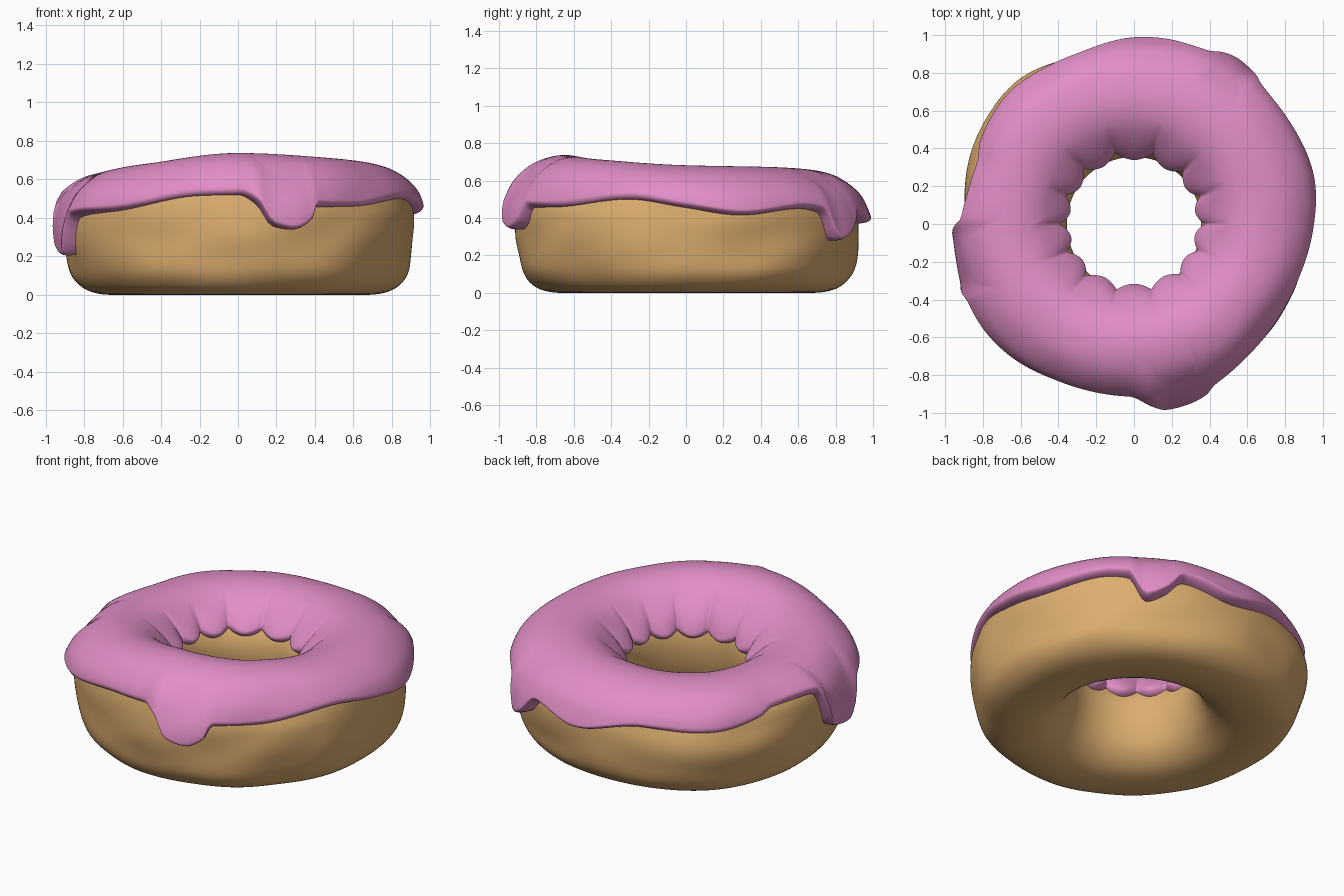
import bpy, bmesh, math
from mathutils import Vector, noise

if "Cube" in bpy.data.objects:
    bpy.data.objects.remove(bpy.data.objects["Cube"])

N = 260      # steps around the ring
DENSE = 800  # samples of the dough cross-section


def ring_table(pairs):
    """Smooth, periodic, non-overshooting curve through (degrees, value) pairs."""
    n = len(pairs)
    xs = [p[0] for p in pairs] + [pairs[0][0] + 360]
    ys = [p[1] for p in pairs] + [pairs[0][1]]
    d = [(ys[i + 1] - ys[i]) / (xs[i + 1] - xs[i]) for i in range(n)]
    m = [2 * d[i - 1] * d[i] / (d[i - 1] + d[i]) if d[i - 1] * d[i] > 0 else 0 for i in range(n)]
    m.append(m[0])

    def f(a):
        a = (a - xs[0]) % 360 + xs[0]
        i = max(k for k in range(n) if xs[k] <= a)
        h = xs[i + 1] - xs[i]
        t = (a - xs[i]) / h
        return ((1 + 2 * t) * (1 - t) ** 2 * ys[i] + t * (1 - t) ** 2 * h * m[i]
                + t * t * (3 - 2 * t) * ys[i + 1] + t * t * (t - 1) * h * m[i + 1])
    return f


# Variation around the ring (0 deg = +x, 270 deg = front)
dough_r = ring_table([(0, .92), (45, .95), (90, .925), (135, .965), (180, .9),
                      (225, .91), (270, .91), (315, .91)])
dough_h = ring_table([(0, .64), (45, .63), (90, .61), (135, .6), (180, .6),
                      (225, .64), (270, .695), (315, .67)])
icing_r = ring_table([(10, .985), (45, 1.01), (57, 1.04), (68, 1.01), (90, 1.0), (115, .985),
                      (140, .975), (160, .955), (180, .97), (200, .985), (225, .965), (245, .94),
                      (268, .94), (278, 1.0), (287, 1.0), (300, .96), (315, .94), (335, .945)])
icing_edge = ring_table([(0, .455), (18, .415), (40, .45), (48, .43), (54, .28), (60, .32),
                         (67, .42), (85, .37), (110, .44), (135, .43), (152, .47), (158, .5),
                         (178, .48), (186, .25), (198, .21), (205, .4), (229, .44), (257, .515),
                         (270, .52), (276, .47), (281, .36), (287, .34), (293, .38), (296, .455),
                         (312, .46), (340, .5)])

# Dough cross-section: bottom, outer wall, top, hole wall (across, up)
CTRL = [(.55, 0), (.78, .035), (.92, .15), (.975, .34), (1, .53), (.985, .68), (.92, .83),
        (.76, .955), (.53, 1), (.32, .955), (.13, .82), (.03, .68), (0, .52), (.03, .33),
        (.12, .16), (.3, .04)]


def section_point(v):
    n = len(CTRL)
    i, t = int(v * n), v * n - int(v * n)
    p = [Vector(CTRL[(i + k) % n]) for k in (-1, 0, 1, 2)]
    return .5 * (2 * p[1] + (p[2] - p[0]) * t + (2 * p[0] - 5 * p[1] + 4 * p[2] - p[3]) * t * t
                 + (3 * p[1] - p[0] - 3 * p[2] + p[3]) * t ** 3)


SECTION = [section_point(i / DENSE) for i in range(DENSE)]
TOP = DENSE // 2
HOLE = .355


def dough_point(deg, f):
    """Point (radius, z) on the dough skin, f = float index on the section."""
    i = int(f)
    p = SECTION[i % DENSE].lerp(SECTION[(i + 1) % DENSE], f - i)
    a = math.radians(deg)
    z = max(0, p.y) * dough_h(deg)
    wobble = .02 * noise.noise((2.5 * math.cos(a), 2.5 * math.sin(a), 5 * z)) * p.x
    return Vector((HOLE + (dough_r(deg) - HOLE) * p.x + wobble, z))


def loft(name, rings, color):
    """Closed tube from rings of (radius, z) points."""
    bm = bmesh.new()
    grid = []
    for k, ring in enumerate(rings):
        a = 2 * math.pi * k / len(rings)
        grid.append([bm.verts.new((p.x * math.cos(a), p.x * math.sin(a), p.y)) for p in ring])
    n = len(grid[0])
    for k in range(len(grid)):
        g, h = grid[k - 1], grid[k]
        for j in range(n):
            bm.faces.new((g[j - 1], h[j - 1], h[j], g[j]))
    bmesh.ops.recalc_face_normals(bm, faces=bm.faces)
    for f in bm.faces:
        f.smooth = True
    me = bpy.data.meshes.new(name)
    bm.to_mesh(me)
    bm.free()
    mat = bpy.data.materials.new(name + "_color")
    mat.diffuse_color = color
    mat.use_nodes = True
    mat.node_tree.nodes["Principled BSDF"].inputs["Base Color"].default_value = mat.diffuse_color
    me.materials.append(mat)
    ob = bpy.data.objects.new(name, me)
    bpy.context.collection.objects.link(ob)


def crossing(level, rng, step):
    """Float index where the section first rises above level."""
    for i in rng:
        z, prev = SECTION[i].y, SECTION[i - step].y
        if z >= level:
            return i - step * (z - level) / max(z - prev, 1e-6)


def icing_ring(deg):
    h = dough_h(deg)
    a = math.radians(deg)
    # scalloped inner edge
    scallop = abs(math.sin(7 * a + .5 * math.sin(2 * a))) ** .7
    start = crossing(icing_edge(deg) / h, range(20, TOP), 1)
    end = crossing((.46 - .045 * scallop) / h, range(DENSE - 20, TOP, -1), -1)
    outer = max(.02, icing_r(deg) - dough_r(deg))
    inner = .012 + .035 * scallop
    lip = 12
    stops = [0, .4, 1.2, 2.5, 4.5, 7, 9.5, lip]
    fs = [start + s for s in stops]
    fs += [start + lip + (end - start - 2 * lip) * k / 60 for k in range(1, 60)]
    fs += [end - s for s in reversed(stops)]
    over, under = [], []
    for f in fs:
        p = dough_point(deg, f)
        t = (dough_point(deg, f + 1.5) - dough_point(deg, f - 1.5)).normalized()
        nrm = Vector((t.y, -t.x))
        e = min(1, min(f - start, end - f) / lip)
        w = (f - start) / (end - start)
        # thick at the outer rim, even on top, thin in the hole
        if w < .35:
            b = (1 - w / .35) ** 1.2
            d = .042 + (outer - .042) * b
        else:
            b = max(0, (w - .7) / .3)
            d = .042 + (inner - .042) * b
        over.append(p + nrm * d * math.sqrt(max(0, 1 - (1 - e) ** 2)))
        under.append(p - nrm * .006)
    return over + under[::-1]


degs = [360 * k / N for k in range(N)]
# Dough ring
loft("dough", [[dough_point(d, DENSE * j / 96) for j in range(96)] for d in degs],
     (.72, .42, .16, 1))
# Dripping icing
loft("icing", [icing_ring(d) for d in degs], (.75, .27, .56, 1))
